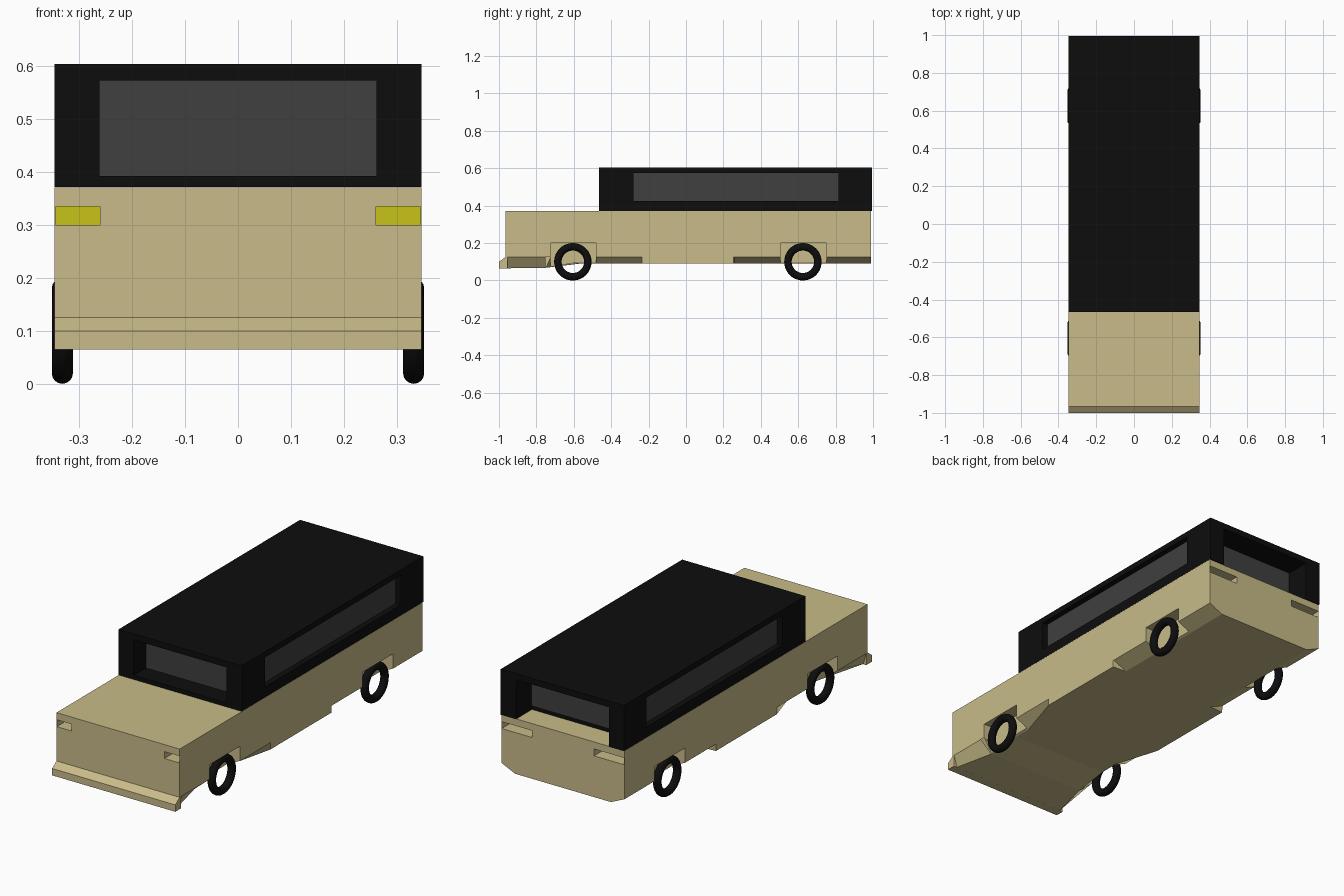
import bpy, bmesh, math

if "Cube" in bpy.data.objects:
    bpy.data.objects.remove(bpy.data.objects["Cube"])


def material(name, rgb):
    m = bpy.data.materials.new(name)
    m.diffuse_color = (*rgb, 1)
    m.use_nodes = True
    m.node_tree.nodes["Principled BSDF"].inputs["Base Color"].default_value = m.diffuse_color
    return m


PAINT = material("paint", (0.58, 0.5, 0.25))
BLACK = material("black", (0.004, 0.004, 0.004))
GLASS = material("glass", (0.05, 0.05, 0.05))
YELLOW = material("yellow", (0.58, 0.55, 0.01))
RED = material("red", (0.35, 0.02, 0.02))


def finish(name, bm, mat):
    bmesh.ops.recalc_face_normals(bm, faces=bm.faces)
    me = bpy.data.meshes.new(name)
    bm.to_mesh(me)
    bm.free()
    ob = bpy.data.objects.new(name, me)
    bpy.context.collection.objects.link(ob)
    if mat:
        me.materials.append(mat)
    return ob


def box(name, x, y, z, mat=None):
    bm = bmesh.new()
    bmesh.ops.create_cube(bm, size=1)
    for v in bm.verts:
        for i, (a, b) in enumerate((x, y, z)):
            v.co[i] = (a + b) / 2 + v.co[i] * (b - a)
    return finish(name, bm, mat)


def loft(name, rings, mat):
    bm = bmesh.new()
    loops = [[bm.verts.new(p) for p in r] for r in rings]
    n = len(loops[0])
    for a, b in zip(loops, loops[1:]):
        for i in range(n):
            j = (i + 1) % n
            bm.faces.new((a[i], a[j], b[j], b[i]))
    bm.faces.new(loops[0])
    bm.faces.new(loops[-1])
    return finish(name, bm, mat)


def cut(ob, x, y, z):
    cutter = box("cutter", x, y, z)
    cutter.hide_render = True
    mod = ob.modifiers.new("cut", 'BOOLEAN')
    mod.operation, mod.solver, mod.object = 'DIFFERENCE', 'EXACT', cutter
    bpy.context.view_layer.objects.active = ob
    bpy.ops.object.modifier_apply(modifier=mod.name)
    bpy.data.objects.remove(cutter)


def span(s, a, b):
    return tuple(sorted((s * a, s * b)))


W = 0.347
WHEELS = {"front": -0.605, "rear": 0.625}

# Body shell with lower edges tucked in around the wheels (y, half width, z)
sections = [(-0.965, 0.33, 0.065), (-0.75, 0.28, 0.068), (-0.57, 0.27, 0.09),
            (-0.48, 0.27, 0.09), (-0.235, W, 0.09), (0.255, W, 0.09),
            (0.26, 0.27, 0.09), (0.99, 0.27, 0.09)]
body = loft("body", [[(-W, y, 0.371), (W, y, 0.371), (W, y, 0.125), (w, y, z),
                      (-w, y, z), (-W, y, 0.125)] for y, w, z in sections], PAINT)

# Front bumper
profile = [(-1, 0.065), (-1, 0.1), (-0.965, 0.125), (-0.955, 0.125), (-0.955, 0.065)]
loft("front_bumper", [[(x, y, z) for y, z in profile] for x in (-W, W)], PAINT)

# Cabin with recessed window openings
cabin = box("cabin", (-W, W), (-0.465, 0.995), (0.3715, 0.604), BLACK)
cut(cabin, (-0.262, 0.262), (-0.6, -0.365), (0.393, 0.573))
cut(cabin, (-0.262, 0.262), (0.865, 1.1), (0.36, 0.573))
box("front_window", (-0.262, 0.262), (-0.367, -0.363), (0.393, 0.573), GLASS)
box("rear_window", (-0.262, 0.262), (0.863, 0.867), (0.393, 0.573), GLASS)

for s, side in ((-1, "left"), (1, "right")):
    # Side windows
    cut(cabin, span(s, 0.317, 0.5), (-0.28, 0.815), (0.425, 0.575))
    box(side + "_window", span(s, 0.314, 0.318), (-0.28, 0.815), (0.425, 0.575), GLASS)

    # Lamps set back in pockets
    cut(body, span(s, 0.261, 0.345), (-1.1, -0.885), (0.3, 0.335))
    box(side + "_headlight", span(s, 0.261, 0.345), (-0.887, -0.883), (0.3, 0.335), YELLOW)
    cut(body, span(s, 0.175, 0.345), (0.91, 1.1), (0.3, 0.335))
    box(side + "_tail_light", span(s, 0.175, 0.345), (0.908, 0.912), (0.3, 0.335), RED)

    # Wheel arches and ring tyres
    for end, y in WHEELS.items():
        cut(body, span(s, 0.28, 0.5), (y - 0.12, y + 0.125), (0.0, 0.2))
        bpy.ops.mesh.primitive_torus_add(
            major_segments=48, minor_segments=16, major_radius=0.08, minor_radius=0.02,
            location=(s * 0.332, y, 0.1), rotation=(0, math.pi / 2, 0))
        tyre = bpy.context.object
        tyre.name = f"{end}_{side}_wheel"
        tyre.data.materials.append(BLACK)
        bpy.ops.object.shade_smooth_by_angle()
